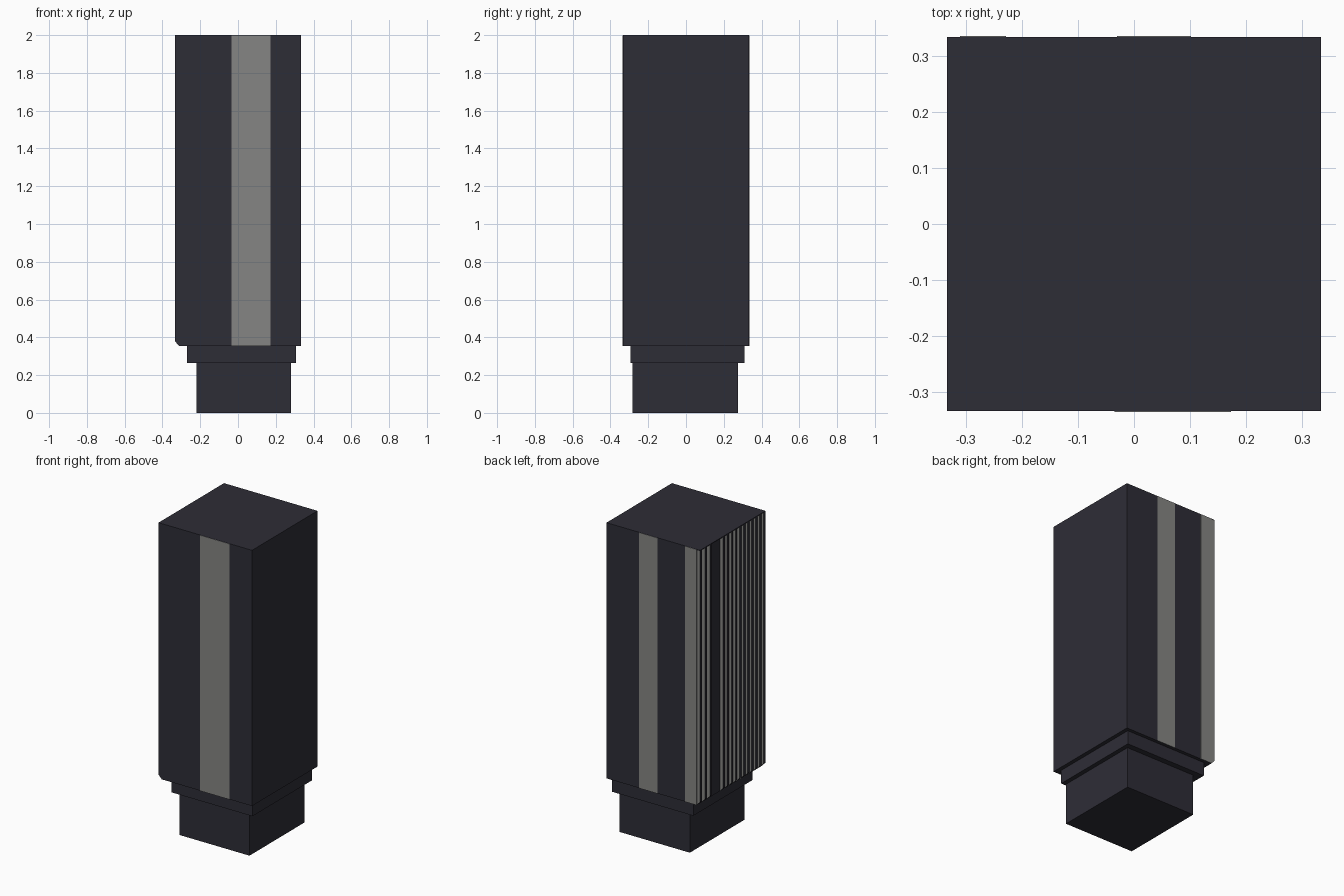
import bpy, bmesh

if "Cube" in bpy.data.objects:
    bpy.data.objects.remove(bpy.data.objects["Cube"])

def material(name, color):
    m = bpy.data.materials.new(name)
    m.diffuse_color = (*color, 1)
    m.use_nodes = True
    m.node_tree.nodes["Principled BSDF"].inputs["Base Color"].default_value = m.diffuse_color
    return m

DARK = material("dark slate", (0.027, 0.026, 0.037))
GREY = material("mid grey", (0.235, 0.235, 0.228))

H = 0.333          # half width of the body
INNER = -0.31      # left wall behind the ribs
Z0, Z1 = 0.353, 2.0

def finish(bm, name, mats):
    me = bpy.data.meshes.new(name)
    bmesh.ops.recalc_face_normals(bm, faces=bm.faces)
    bm.to_mesh(me)
    bm.free()
    for m in mats:
        me.materials.append(m)
    ob = bpy.data.objects.new(name, me)
    bpy.context.collection.objects.link(ob)
    return ob

def box(name, x, y, z, mat):
    bm = bmesh.new()
    bmesh.ops.create_cube(bm, size=1)
    for v in bm.verts:
        v.co = [r[0] if c < 0 else r[1] for c, r in zip(v.co, (x, y, z))]
    return finish(bm, name, [mat])

# Stepped foot, collar and main body
box("foot", (-0.22, 0.28), (-0.283, 0.275), (0, 0.265), DARK)
box("collar", (-0.27, 0.308), (-0.293, 0.311), (0.265, Z0), DARK)
box("body_core", (INNER, H), (-H, H), (Z0, Z1 - 0.005), DARK)
box("top_cap", (-H, H), (-H, H), (Z1 - 0.005, Z1), DARK)

# Grey stripes on front and back
T = 0.002
box("front_stripe", (-0.035, 0.173), (-H - T, -H), (Z0, Z1 - 0.001), GREY)
box("back_stripe", (-0.03, 0.102), (H, H + T), (Z0, Z1 - 0.001), GREY)
box("back_corner_stripe", (INNER, -0.228), (H, H + T), (Z0, Z1 - 0.001), GREY)

# Left side ribs: bars with a chamfered foot and grey flanks
def ribs(name, y0, y1, count, width=0.02):
    bm = bmesh.new()
    pitch = (y1 - y0 - width) / (count - 1)
    profile = [(INNER, Z0), (-H, Z0 + 0.025), (-H, Z1 - 0.005), (INNER, Z1 - 0.005)]
    for i in range(count):
        y = y0 + i * pitch
        face = bm.faces.new([bm.verts.new((x, y, z)) for x, z in profile])
        out = bmesh.ops.extrude_face_region(bm, geom=[face])
        for v in out["geom"]:
            if isinstance(v, bmesh.types.BMVert):
                v.co.y += width
    bmesh.ops.recalc_face_normals(bm, faces=bm.faces)
    for f in bm.faces:
        f.normal_update()
        at_front = f.calc_center_median().y < -H + 0.001
        f.material_index = int(abs(f.normal.y) > 0.9 and not at_front)
    finish(bm, name, [DARK, GREY])

ribs("long_rib_bank", -H, 0.097, 11)
ribs("short_rib_bank", 0.21, H, 3)
